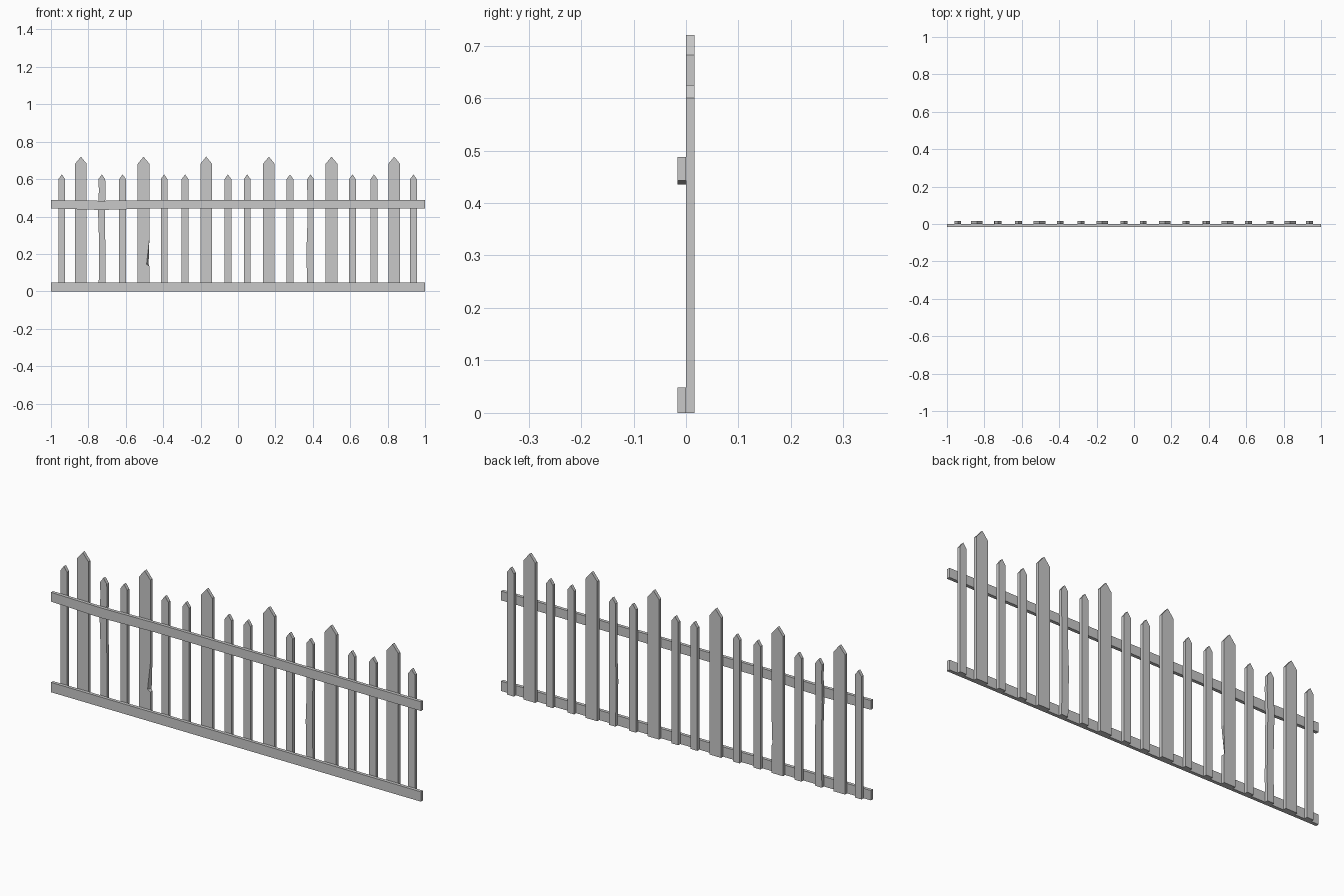
import bpy
import bmesh

cube = bpy.data.objects.get("Cube")
if cube:
    bpy.data.objects.remove(cube, do_unlink=True)

THICK = 0.016

wood = bpy.data.materials.new("light_grey_wood")
wood.use_nodes = True
GREY = (0.58, 0.58, 0.58, 1)
wood.diffuse_color = GREY
wood.node_tree.nodes["Principled BSDF"].inputs["Base Color"].default_value = GREY


def board(name, front, y_front, back=None):
    """Flat-faced board between a front outline and a matching back outline."""
    back = back or front
    bm = bmesh.new()
    f = [bm.verts.new((x, y_front, z)) for x, z in front]
    b = [bm.verts.new((x, y_front + THICK, z)) for x, z in back]
    bm.faces.new(f)
    bm.faces.new(b[::-1])
    for i in range(len(f)):
        j = (i + 1) % len(f)
        bm.faces.new((f[j], f[i], b[i], b[j]))
    bmesh.ops.recalc_face_normals(bm, faces=bm.faces)
    mesh = bpy.data.meshes.new(name)
    bm.to_mesh(mesh)
    bm.free()
    mesh.materials.append(wood)
    obj = bpy.data.objects.new(name, mesh)
    bpy.context.collection.objects.link(obj)


def outline(x, half, shoulder, tip, wear=()):
    """Pointed picket outline; wear lists (height, left-edge shift, right-edge shift)."""
    right = [(x + half + r, z) for z, l, r in wear]
    left = [(x - half + l, z) for z, l, r in reversed(wear)]
    return ([(x - half, 0), (x + half, 0)] + right
            + [(x + half, shoulder), (x, tip), (x - half, shoulder)] + left)


# Narrow pickets, two of them slightly warped
narrow = [-0.942, -0.728, -0.617, -0.395, -0.283, -0.054,
          0.049, 0.278, 0.388, 0.612, 0.727, 0.938]
warped = {
    1: [(0.12, 0.003, 0.002), (0.3, 0.002, 0.0), (0.42, -0.002, -0.002), (0.54, 0.002, 0.002)],
    8: [(0.1, -0.002, -0.002), (0.22, -0.004, -0.002), (0.36, 0.001, -0.002)],
}
for i, x in enumerate(narrow):
    board(f"narrow_picket_{i + 1}", outline(x, 0.018, 0.60, 0.625, warped.get(i, ())), 0)

# Wide pickets, the second with a chipped edge
for i in range(6):
    x = -0.840 + i * 0.335
    front = back = outline(x, 0.031, 0.682, 0.72)
    if i == 1:
        front, back = [outline(x, 0.031, 0.682, 0.72,
                               [(0.135, 0, 0), (0.145, 0, -d), (0.275, 0, 0)])
                       for d in (0.015, 0.004)]
    board(f"wide_picket_{i + 1}", front, 0, back)

# Rails in front of the pickets, the upper one sagging slightly
board("bottom_rail", [(-1, 0), (1, 0), (1, 0.048), (-1, 0.048)], -THICK)
board("top_rail", [(-1, 0.443), (-0.73, 0.435), (-0.45, 0.443), (1, 0.443),
                   (1, 0.488), (-0.45, 0.488), (-0.73, 0.484), (-1, 0.488)], -THICK)
